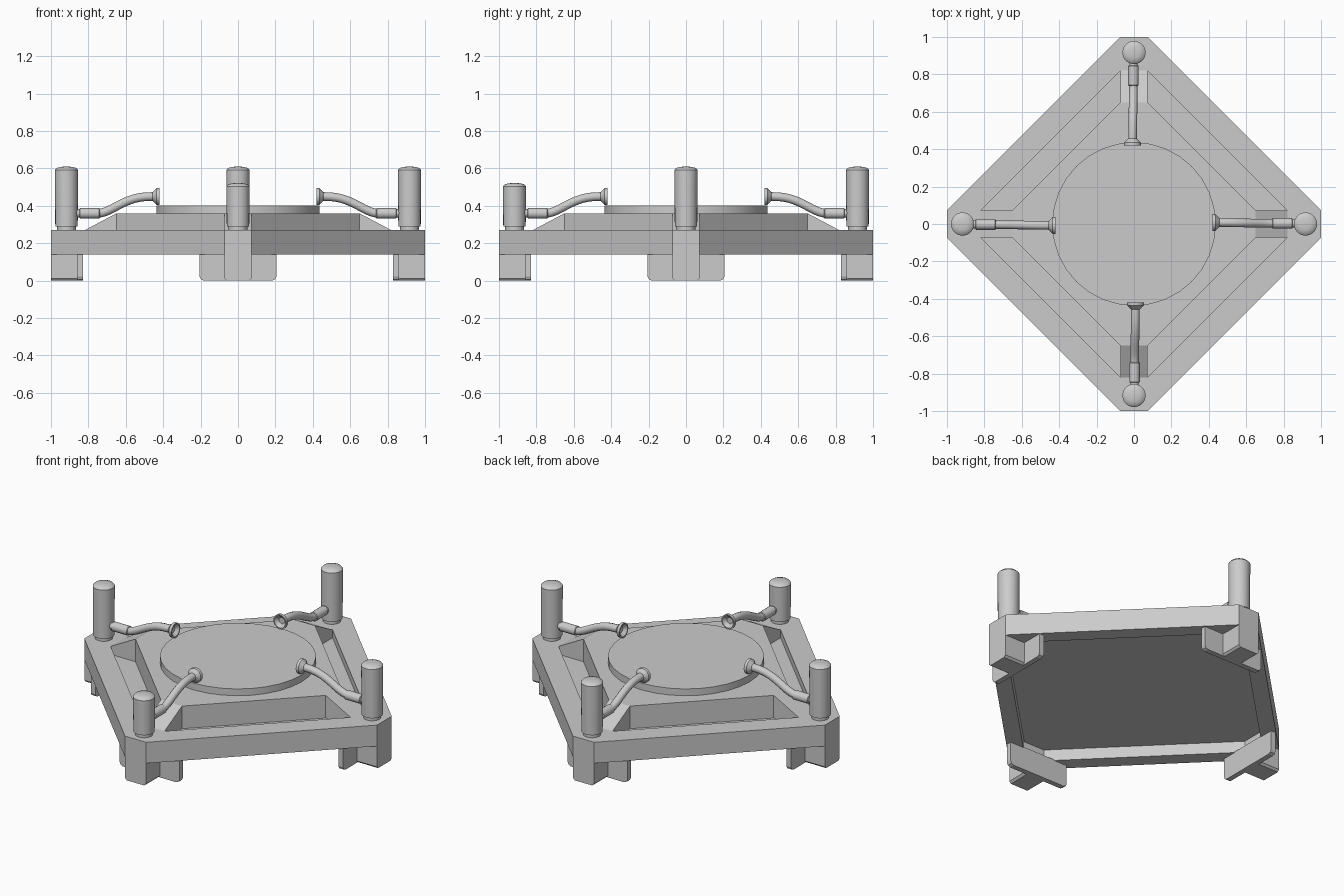
import bpy, math
from mathutils import Matrix, Vector

if "Cube" in bpy.data.objects:
    bpy.data.objects.remove(bpy.data.objects["Cube"])

def make(name, verts, faces, angle=0.0, smooth=False):
    """Mesh object, rotated around z by angle, with outward normals."""
    import bmesh
    bm = bmesh.new()
    vs = [bm.verts.new(v) for v in verts]
    for f in faces:
        bm.faces.new([vs[i] for i in f])
    bmesh.ops.recalc_face_normals(bm, faces=bm.faces[:])
    bm.transform(Matrix.Rotation(angle, 4, 'Z'))
    me = bpy.data.meshes.new(name)
    bm.to_mesh(me)
    bm.free()
    ob = bpy.data.objects.new(name, me)
    bpy.context.collection.objects.link(ob)
    if smooth:
        bpy.ops.object.select_all(action='DESELECT')
        bpy.context.view_layer.objects.active = ob
        ob.select_set(True)
        bpy.ops.object.shade_smooth_by_angle(angle=math.radians(35))
    return ob

def loft(name, rings, angle=0.0, smooth=False):
    """Joins equal-sized rings of points and caps both ends."""
    n = len(rings[0])
    verts = [p for r in rings for p in r]
    faces = [(k*n + i, k*n + (i+1) % n, (k+1)*n + (i+1) % n, (k+1)*n + i)
             for k in range(len(rings) - 1) for i in range(n)]
    faces += [tuple(range(n)), tuple(range((len(rings)-1)*n, len(rings)*n))]
    return make(name, verts, faces, angle, smooth)

def circle(center, axis, radius, n):
    """Ring around an axis lying in the xz plane."""
    c, w = Vector(center), Vector(axis).normalized()
    u = Vector((0, 1, 0))
    v = w.cross(u)
    return [c + radius*(math.cos(t)*u + math.sin(t)*v)
            for t in (2*math.pi*i/n for i in range(n))]

def prism(name, outline, x0, x1, angle):
    """Extrudes a yz outline along x."""
    return loft(name, [[(x, y, z) for y, z in outline] for x in (x0, x1)], angle)

def diamond(a, z, c=0.072):
    return [(a, -c, z), (a, c, z), (c, a, z), (-c, a, z),
            (-a, c, z), (-a, -c, z), (-c, -a, z), (c, -a, z)]

# Base: hollow underside, rim, sunken trough and raised deck
loft("base", [diamond(a, z) for a, z in
     [(0.87, 0.21), (0.87, 0.14), (1, 0.14), (1, 0.27), (0.82, 0.27),
      (0.82, 0.22), (0.65, 0.22), (0.65, 0.36)]])

# Round pad on the deck
loft("round_pad", [circle((0, 0, z), (0, 0, 1), r, 32)
                   for z, r in [(0.355, 0.437), (0.402, 0.437)]], 0, True)

for label, deg in (("right", 0), ("back", 90), ("left", 180), ("front", 270)):
    ang = math.radians(deg)

    # Ramp bridging the trough at the corner
    loft(label + "_ramp", [[(0.65, y, 0.22), (0.82, y, 0.22), (0.82, y, 0.27),
                            (0.65, y, 0.36)] for y in (-0.072, 0.072)], ang)

    # Foot block and cross plate
    prism(label + "_foot", [(-0.072, 0.14), (-0.072, 0.012), (-0.06, 0),
                            (0.06, 0), (0.072, 0.012), (0.072, 0.14)], 0.858, 1.0, ang)
    prism(label + "_foot_plate",
          [(-0.205, 0.145), (-0.205, 0.022), (-0.198, 0.007), (-0.183, 0),
           (0.183, 0), (0.198, 0.007), (0.205, 0.022), (0.205, 0.145)], 0.83, 0.862, ang)

    # Corner post with low domed cap; the front one is shorter
    top = 0.522 if label == "front" else 0.61
    loft(label + "_post", [circle((0.917, 0, z), (0, 0, 1), r, 24) for z, r in
         [(0.265, 0.05), (0.29, 0.05), (0.29, 0.06), (top - 0.018, 0.062),
          (top - 0.007, 0.052), (top - 0.002, 0.032), (top, 0.012)]], ang, True)

    # Hose fitting against the post
    loft(label + "_fitting", [circle((x, 0.003, 0.36), (1, 0, 0), r, 16) for x, r in
         [(0.738, 0.022), (0.742, 0.028), (0.845, 0.028), (0.848, 0.022), (0.88, 0.022)]],
         ang, True)

    # Curved hose rising towards the pad
    path = []
    for i in range(17):
        t = i/16
        s = 1 - (1 - t)**1.5
        path.append(Vector((0.75 - 0.31*t, 0.003 + 0.005*t, 0.36 + 0.09*s*s*(3 - 2*s))))
    rings = []
    for i, p in enumerate(path):
        d = path[min(i + 1, 16)] - path[max(i - 1, 0)]
        rings.append(circle(p, (d.x, 0, d.z), 0.023, 12))
    loft(label + "_hose", rings, ang, True)

    # Flared cup at the hose end, open towards the centre
    loft(label + "_cup", [circle((x, 0.008, 0.45), (1, 0, 0), r, 16) for x, r in
         [(0.456, 0.023), (0.437, 0.044), (0.42, 0.045), (0.42, 0.038), (0.442, 0.018)]],
         ang, True)
